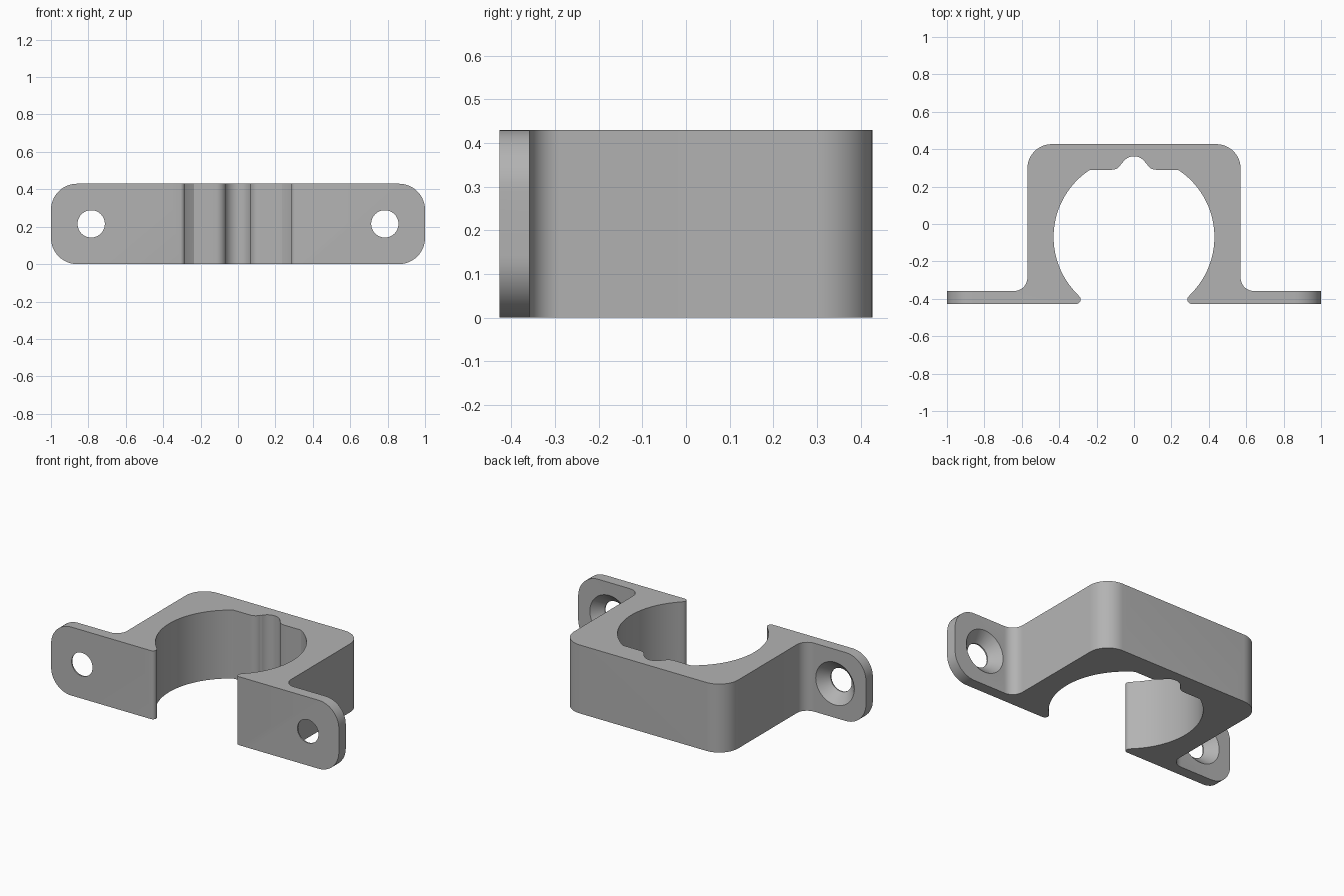
import bpy, bmesh, math
from mathutils import Vector

if "Cube" in bpy.data.objects:
    bpy.data.objects.remove(bpy.data.objects["Cube"])

H = 0.43                       # bracket height
BACK, FRONT, FLANGE = 0.427, -0.427, -0.358
BORE_Y, BORE_R = -0.07, 0.43


def arc(cx, cy, r, a0, a1, n):
    return [(cx + r * math.cos(math.radians(a0 + (a1 - a0) * i / n)),
             cy + r * math.sin(math.radians(a0 + (a1 - a0) * i / n))) for i in range(n + 1)]


def prism(name, pts, to3d, offset):
    """Extrude a closed outline along an offset vector."""
    bm = bmesh.new()
    face = bm.faces.new([bm.verts.new(to3d(a, b)) for a, b in pts])
    ext = bmesh.ops.extrude_face_region(bm, geom=[face])
    bmesh.ops.translate(bm, vec=Vector(offset),
                        verts=[g for g in ext["geom"] if isinstance(g, bmesh.types.BMVert)])
    bmesh.ops.recalc_face_normals(bm, faces=bm.faces)
    return finish(name, bm)


def finish(name, bm):
    me = bpy.data.meshes.new(name)
    bm.to_mesh(me)
    bm.free()
    ob = bpy.data.objects.new(name, me)
    bpy.context.collection.objects.link(ob)
    return ob


def boolean(target, cutter, operation):
    """Apply a boolean and discard the cutter."""
    cutter.hide_render = True
    mod = target.modifiers.new("cut", "BOOLEAN")
    mod.operation, mod.object, mod.solver = operation, cutter, "EXACT"
    bpy.context.view_layer.objects.active = target
    bpy.ops.object.modifier_apply(modifier=mod.name)
    bpy.data.objects.remove(cutter)


# Right half of the clamp outline, from the back centre round to the groove
half = [(0.57 - 0.13, BACK)]
half += arc(0.57 - 0.13, BACK - 0.13, 0.13, 90, 0, 12)[1:]        # back corner
half += arc(0.57 + 0.07, FLANGE + 0.07, 0.07, 180, 270, 8)        # flange fillet
half += [(1.0, FLANGE), (1.0, FRONT)]
half += [(0.305, FRONT)]
half += arc(0.308, -0.404, 0.023, 255, 140, 7)                    # rounded lip
a_low = -math.degrees(math.acos(0.304 / BORE_R))
a_high = math.degrees(math.asin((0.29 - BORE_Y) / BORE_R))
half += arc(0, BORE_Y, BORE_R, a_low, a_high, 40)                 # bore
half += arc(0.118, 0.345, 0.055, 270, 205, 6)                     # groove shoulder
half += arc(0, 0.29, 0.072, 28, 90, 8)                            # groove crown
outline = half + [(-x, y) for x, y in reversed(half[:-1])]
clamp = prism("clamp_bracket", outline, lambda x, y: (x, y, 0), (0, 0, H))

# Round the flange ends
R = 0.14
plate = (arc(1 - R, H - R, R, 90, 0, 12) + arc(1 - R, R, R, 0, -90, 12)
         + arc(R - 1, R, R, 270, 180, 12) + arc(R - 1, H - R, R, 180, 90, 12))
boolean(clamp, prism("end_rounding", plate, lambda x, z: (x, -1, z), (0, 2, 0)), "INTERSECT")

# Countersunk screw holes, widening towards the back
for side in (-1, 1):
    bm = bmesh.new()
    rings = []
    for y, r in ((FRONT - 0.05, 0.073), (FRONT + 0.008, 0.073),
                 (FLANGE, 0.134), (FLANGE + 0.01, 0.134)):
        rings.append([bm.verts.new((side * 0.785 + px, y, H / 2 + pz))
                      for px, pz in arc(0, 0, r, 0, 360, 48)[:-1]])
    for lo, hi in zip(rings, rings[1:]):
        for i in range(48):
            j = (i + 1) % 48
            bm.faces.new((lo[i], lo[j], hi[j], hi[i]))
    bm.faces.new(rings[0])
    bm.faces.new(rings[-1])
    bmesh.ops.recalc_face_normals(bm, faces=bm.faces)
    boolean(clamp, finish("screw_hole", bm), "DIFFERENCE")

# Single grey material and smooth curved walls
grey = bpy.data.materials.new("plain_grey")
grey.diffuse_color = (0.45, 0.45, 0.45, 1)
grey.use_nodes = True
grey.node_tree.nodes["Principled BSDF"].inputs["Base Color"].default_value = grey.diffuse_color
clamp.data.materials.clear()
clamp.data.materials.append(grey)
for p in clamp.data.polygons:
    p.material_index = 0
bpy.context.view_layer.objects.active = clamp
clamp.select_set(True)
bpy.ops.object.shade_smooth_by_angle(angle=math.radians(30))
